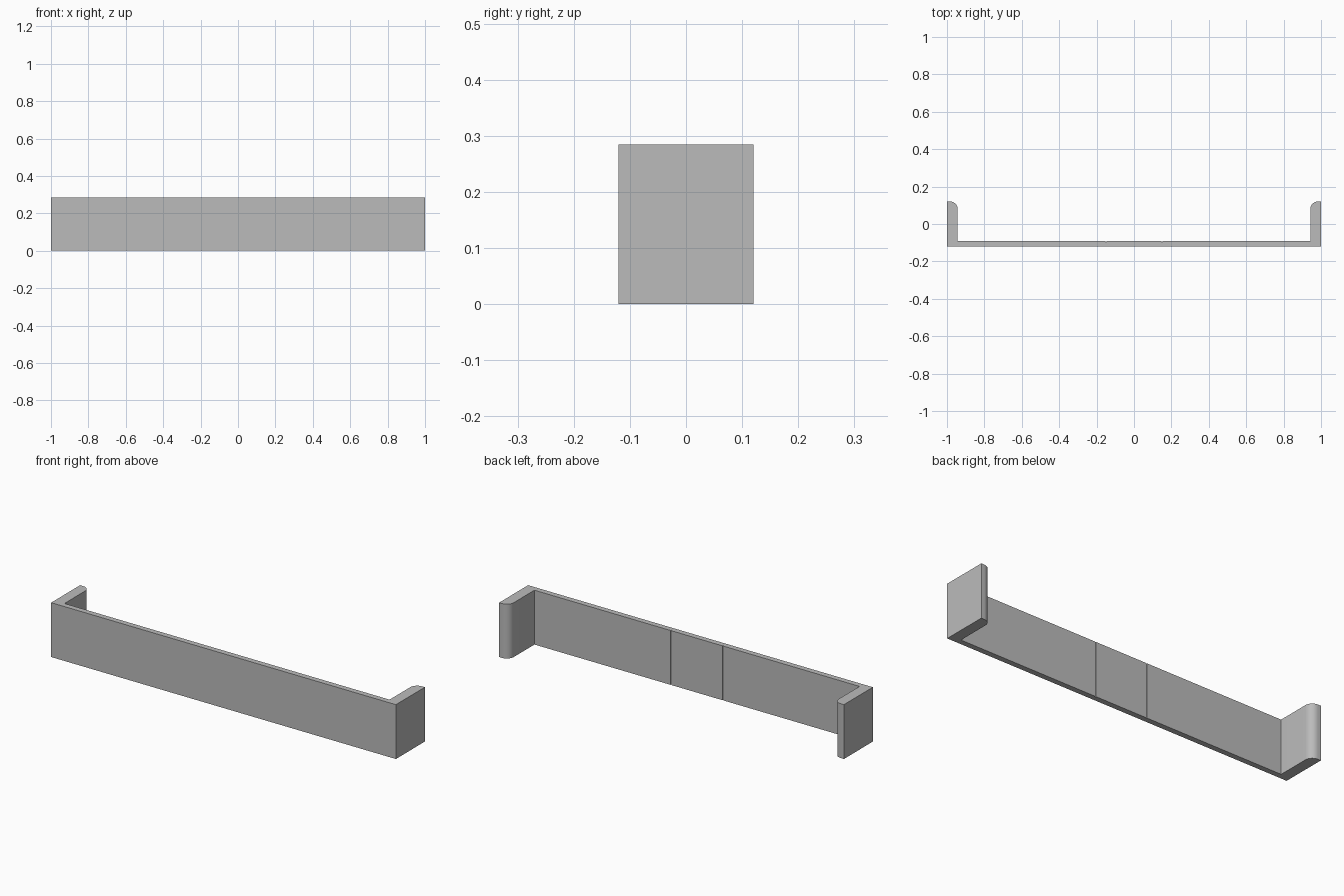
import bpy, bmesh, math

cube = bpy.data.objects.get("Cube")
if cube:
    bpy.data.objects.remove(cube, do_unlink=True)

# Main dimensions
HALF_X, HALF_Y, HEIGHT = 1.0, 0.12, 0.285
ARM, WALL, RADIUS = 0.057, 0.029, 0.04
SEAM_X, SEAM_W, SEAM_D = 0.15, 0.005, 0.004
inner_x, wall_y = HALF_X - ARM, -HALF_Y + WALL

grey = bpy.data.materials.new("plain_grey")
grey.use_nodes = True
colour = (0.5, 0.5, 0.5, 1)
grey.diffuse_color = colour
grey.node_tree.nodes["Principled BSDF"].inputs["Base Color"].default_value = colour

# Half outline, from the front corner around the rounded arm tip to the seam
half = [(HALF_X, -HALF_Y), (HALF_X, HALF_Y)]
for i in range(13):
    a = math.pi / 2 * (1 + i / 12)
    half.append((inner_x + RADIUS + RADIUS * math.cos(a),
                 HALF_Y - RADIUS + RADIUS * math.sin(a)))
half.append((inner_x, wall_y))
for side, depth in ((1, 0), (1, SEAM_D), (-1, SEAM_D), (-1, 0)):
    half.append((SEAM_X + side * SEAM_W / 2, wall_y - depth))

# Mirror the outline and extrude it upward
outline = half + [(-x, y) for x, y in reversed(half)]
bm = bmesh.new()
base = bm.faces.new([bm.verts.new((x, y, 0)) for x, y in outline])
up = bmesh.ops.extrude_face_region(bm, geom=[base], use_keep_orig=True)
top = [g for g in up["geom"] if isinstance(g, bmesh.types.BMVert)]
bmesh.ops.translate(bm, verts=top, vec=(0, 0, HEIGHT))
bmesh.ops.recalc_face_normals(bm, faces=bm.faces)

mesh = bpy.data.meshes.new("bracket_panel")
bm.to_mesh(mesh)
bm.free()
mesh.materials.append(grey)
panel = bpy.data.objects.new("bracket_panel", mesh)
bpy.context.collection.objects.link(panel)

# Smooth the rounded tips, keep the corners crisp
bpy.ops.object.select_all(action="DESELECT")
panel.select_set(True)
bpy.context.view_layer.objects.active = panel
bpy.ops.object.shade_smooth_by_angle(angle=math.radians(30))
